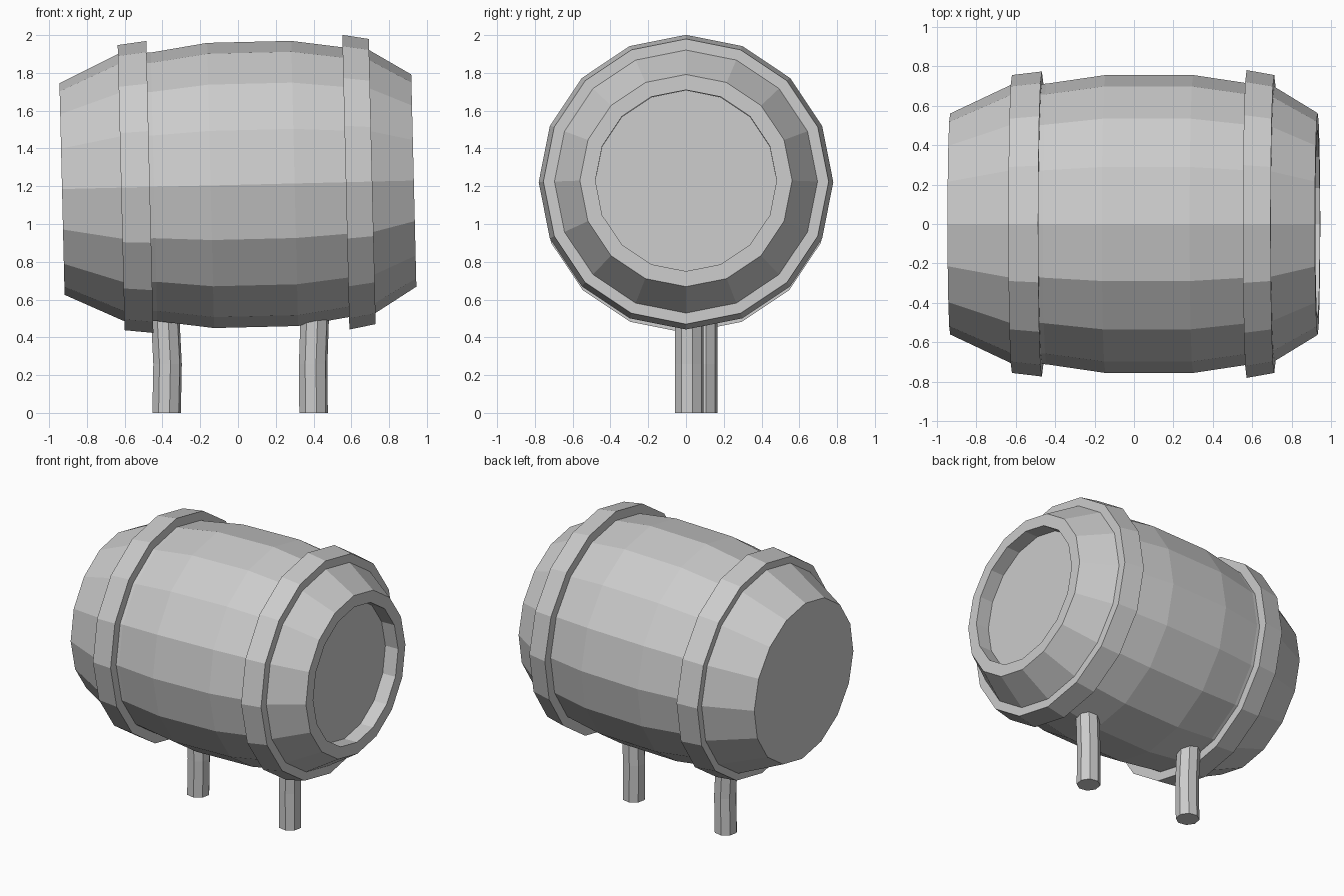
import bpy, bmesh, math
from mathutils import Matrix

cube = bpy.data.objects.get("Cube")
if cube:
    bpy.data.objects.remove(cube)

grey = bpy.data.materials.new("plain_grey")
grey.use_nodes = True
colour = (0.6, 0.6, 0.6, 1)
grey.diffuse_color = colour
grey.node_tree.nodes["Principled BSDF"].inputs["Base Color"].default_value = colour

TILT = Matrix.Translation((0, 0, 1.2075)) @ Matrix.Rotation(-0.0242, 4, 'Y')


def finish(name, bm):
    bmesh.ops.recalc_face_normals(bm, faces=bm.faces)
    mesh = bpy.data.meshes.new(name)
    bm.to_mesh(mesh)
    bm.free()
    mesh.materials.append(grey)
    obj = bpy.data.objects.new(name, mesh)
    bpy.context.collection.objects.link(obj)
    return obj


def bridge(bm, a, b):
    for i in range(len(a)):
        j = (i + 1) % len(a)
        bm.faces.new((a[i], a[j], b[j], b[i]))


def lathe(name, profile, closed=False, sides=16):
    """Revolve (x, radius) points around the barrel's long axis."""
    bm = bmesh.new()
    rings = []
    for x, r in profile:
        angles = [math.tau * i / sides for i in range(sides)]
        rings.append([bm.verts.new((x, r * math.sin(a), r * math.cos(a))) for a in angles])
    for a, b in zip(rings, rings[1:]):
        bridge(bm, a, b)
    if closed:
        bridge(bm, rings[-1], rings[0])
    else:
        bm.faces.new(rings[0])
        bm.faces.new(rings[-1])
    bm.transform(TILT)
    return finish(name, bm)


def leg(name, path, radius=0.077, sides=8):
    """Sweep an octagon up a slightly bent path."""
    bm = bmesh.new()
    rings = []
    for x, y, z in path:
        angles = [math.tau * i / sides + 0.2 for i in range(sides)]
        rings.append([bm.verts.new((x + radius * math.cos(a), y + radius * math.sin(a), z))
                      for a in angles])
    for a, b in zip(rings, rings[1:]):
        bridge(bm, a, b)
    bm.faces.new(rings[0])
    bm.faces.new(rings[-1])
    return finish(name, bm)


# Barrel body with a solid end and a recessed end
lathe("barrel_body", [(-0.932, 0.56), (-0.62, 0.707), (-0.445, 0.711), (-0.145, 0.755),
                      (0.3, 0.755), (0.565, 0.715), (0.71, 0.697), (0.931, 0.562),
                      (0.931, 0.48), (0.83, 0.48)])

# Hoops
lathe("right_hoop", [(-0.619, 0.69), (-0.619, 0.755), (-0.467, 0.773), (-0.467, 0.69)], True)
lathe("left_hoop", [(0.571, 0.69), (0.571, 0.78), (0.711, 0.755), (0.711, 0.68)], True)

# Legs
leg("right_leg", [(-0.378, 0.09, 0), (-0.373, 0.09, 0.26), (-0.388, 0.09, 0.56)])
leg("left_leg", [(0.4, 0.018, 0), (0.398, 0.018, 0.26), (0.408, 0.018, 0.56)])
